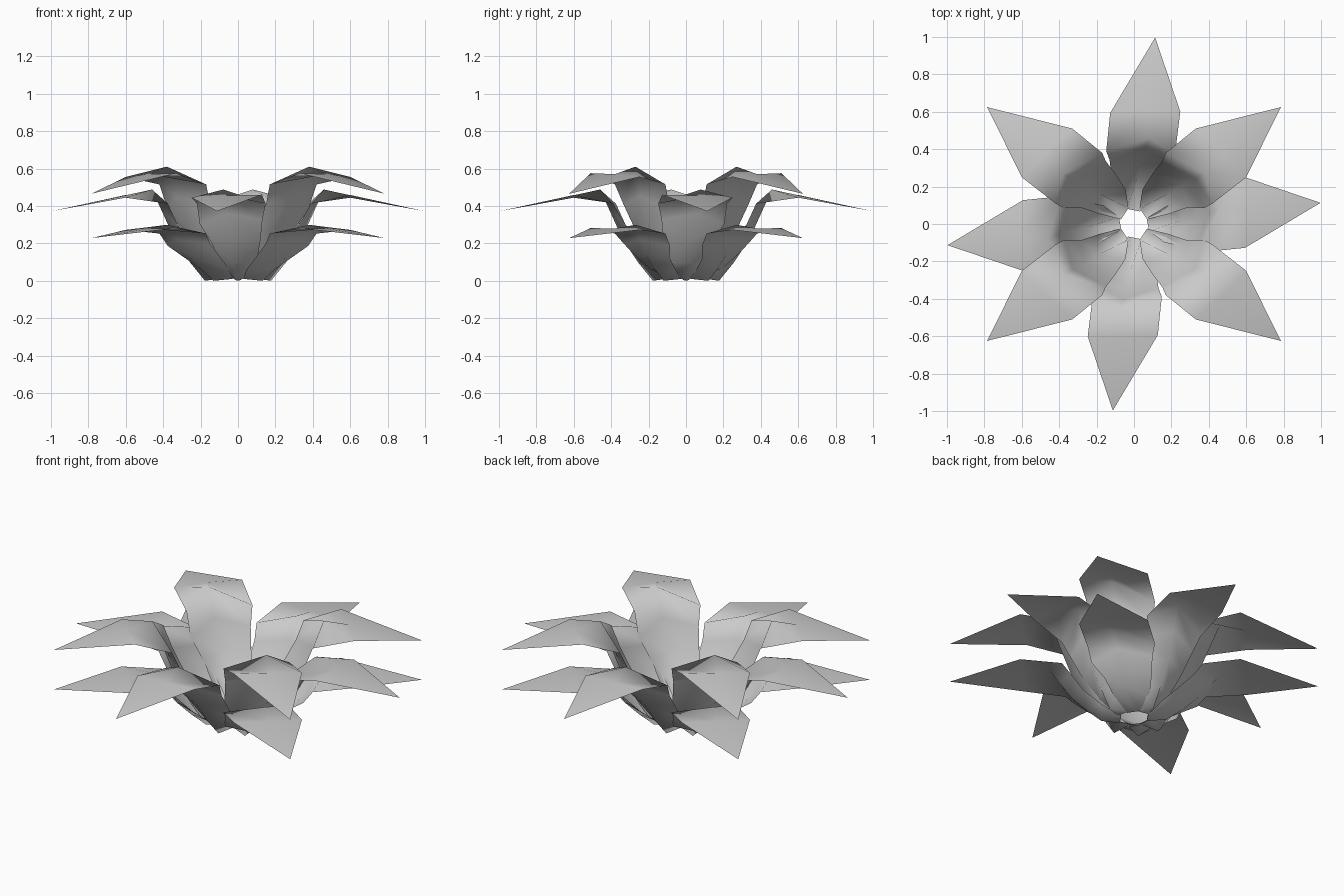
import bpy, math

if "Cube" in bpy.data.objects:
    bpy.data.objects.remove(bpy.data.objects["Cube"])

# One petal as rows of (left, centre, right) from base to fold to shoulders
ROWS = [
    [(.03, .085, .02), (.13, .12, 0), (.07, .025, .02)],
    [(.045, .185, .12), (.195, .165, .12), (.19, .055, .12)],
    [(.10, .27, .27), (.265, .215, .28), (.285, .088, .25)],
    [(.15, .335, .41), (.325, .243, .45), (.375, .085, .38)],
    [(.17, .38, .515), (.38, .27, .61), (.42, .11, .515)],
    [(.33, .51, .575), (.475, .38, .57), (.60, .25, .555)],
]
TIP = (.785, .625, .465)


def petal_layer(name, turn, height):
    verts = [p for row in ROWS for p in row] + [TIP]
    tip = len(verts) - 1
    faces = [(0, 2, 1)]  # small floor at the petal base
    for r in range(len(ROWS) - 1):
        for c in range(2):
            a = r * 3 + c
            faces.append((a, a + 1, a + 4, a + 3))
    faces += [(tip - 3, tip - 2, tip), (tip - 2, tip - 1, tip)]
    mesh = bpy.data.meshes.new(name)
    mesh.from_pydata([(x, y, z * height) for x, y, z in verts], [], faces)
    mesh.update()
    ob = bpy.data.objects.new(name, mesh)
    bpy.context.collection.objects.link(ob)
    ob.rotation_euler.z = math.radians(turn)
    # Mirror one petal into four
    mod = ob.modifiers.new("four_petals", 'MIRROR')
    mod.use_axis = (True, True, False)
    mod.use_mirror_merge = False
    bpy.ops.object.select_all(action='DESELECT')
    ob.select_set(True)
    bpy.context.view_layer.objects.active = ob
    bpy.ops.object.modifier_apply(modifier=mod.name)
    bpy.ops.object.shade_smooth()


# Three stacked rings of petals, the middle one turned between the others
petal_layer("upper_petals", 0, 1.0)
petal_layer("middle_petals", 45, 0.8)
petal_layer("lower_petals", 0, 0.49)
